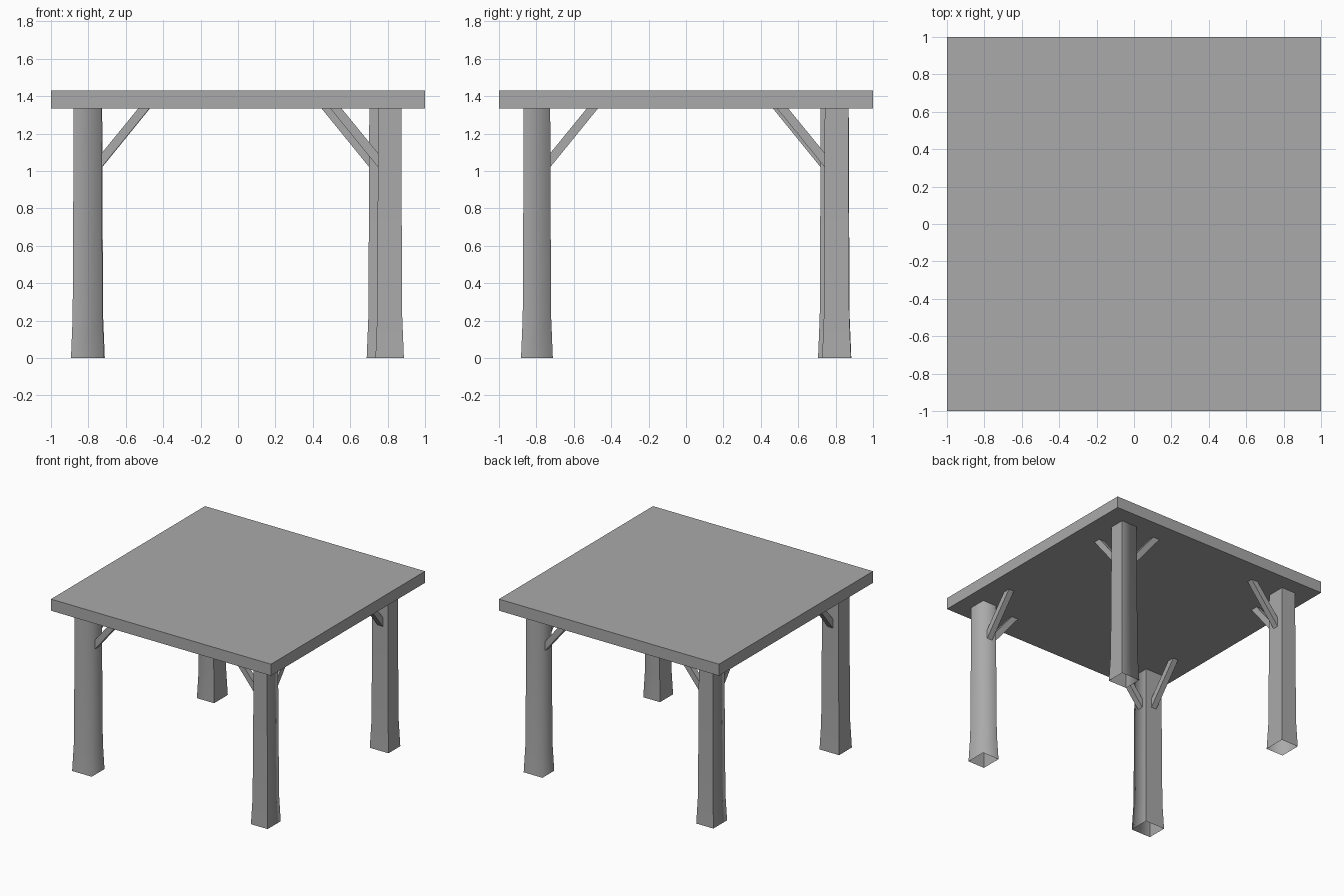
import bpy
import bmesh
from mathutils import Vector

cube = bpy.data.objects.get("Cube")
if cube:
    bpy.data.objects.remove(cube, do_unlink=True)

grey = bpy.data.materials.new("plain_grey")
grey.diffuse_color = (0.4, 0.4, 0.4, 1)
grey.use_nodes = True
grey.node_tree.nodes["Principled BSDF"].inputs["Base Color"].default_value = (0.4, 0.4, 0.4, 1)

UNDERSIDE, TOP = 1.335, 1.43


def finish(bm, name):
    """Turn a bmesh into a named grey object."""
    mesh = bpy.data.meshes.new(name)
    bm.to_mesh(mesh)
    bm.free()
    mesh.materials.append(grey)
    obj = bpy.data.objects.new(name, mesh)
    bpy.context.collection.objects.link(obj)
    return obj


def make_top():
    bm = bmesh.new()
    bmesh.ops.create_cube(bm, size=1)
    bmesh.ops.scale(bm, vec=(2, 2, TOP - UNDERSIDE), verts=bm.verts)
    bmesh.ops.translate(bm, vec=(0, 0, (TOP + UNDERSIDE) / 2), verts=bm.verts)
    finish(bm, "table_top")


def make_leg(name, x0, x1, y0, y1, soft_corner):
    """Open square tube with a flared foot; one long corner is shaded soft."""
    bm = bmesh.new()
    rings = []
    for z, inset in ((0, 0), (0.22, 0.009), (1.0, 0.013), (UNDERSIDE, 0.014)):
        a, b, c, d = x0 + inset, x1 - inset, y0 + inset, y1 - inset
        rings.append([bm.verts.new((x, y, z)) for x, y in ((a, c), (b, c), (b, d), (a, d))])
    for low, high in zip(rings, rings[1:]):
        for i in range(4):
            j = (i + 1) % 4
            bm.faces.new((low[i], low[j], high[j], high[i])).smooth = True
    for low, high in zip(rings, rings[1:]):
        for i in range(4):
            if i != soft_corner:
                bm.edges.get((low[i], high[i])).smooth = False
    finish(bm, name)


def make_brace(name, start, direction):
    """Slanted square strut from the inner face of a leg up to the top."""
    profile = ((-0.005, 1.015), (0.255, UNDERSIDE), (0.195, UNDERSIDE), (-0.005, 1.09))
    along = Vector(direction)
    side = Vector((-along.y, along.x, 0)) * 0.024
    bm = bmesh.new()
    near, far = [
        [bm.verts.new(Vector(start) + along * t + side * s + Vector((0, 0, z))) for t, z in profile]
        for s in (-1, 1)
    ]
    bm.faces.new(near)
    bm.faces.new(far[::-1])
    for i in range(4):
        j = (i + 1) % 4
        bm.faces.new((near[i], far[i], far[j], near[j]))
    bmesh.ops.recalc_face_normals(bm, faces=bm.faces)
    finish(bm, name)


make_top()

# Footprint of each leg at the floor, and the corner that is shaded soft
legs = {
    "front_right": (-0.893, -0.715, -0.878, -0.712, 1),
    "front_left": (0.735, 0.887, -0.882, -0.712, 2),
    "back_left": (0.688, 0.858, 0.728, 0.882, 3),
    "back_right": (-0.868, -0.712, 0.706, 0.884, 0),
}
for place, (x0, x1, y0, y1, soft) in legs.items():
    make_leg(place + "_leg", x0, x1, y0, y1, soft)
    mid_x, mid_y = (x0 + x1) / 2, (y0 + y1) / 2
    sx = -1 if mid_x > 0 else 1
    sy = -1 if mid_y > 0 else 1
    inner_x = (x0 if sx < 0 else x1) - sx * 0.013
    inner_y = (y0 if sy < 0 else y1) - sy * 0.013
    make_brace(place + "_brace_across", (inner_x, mid_y, 0), (sx, 0, 0))
    make_brace(place + "_brace_along", (mid_x, inner_y, 0), (0, sy, 0))
